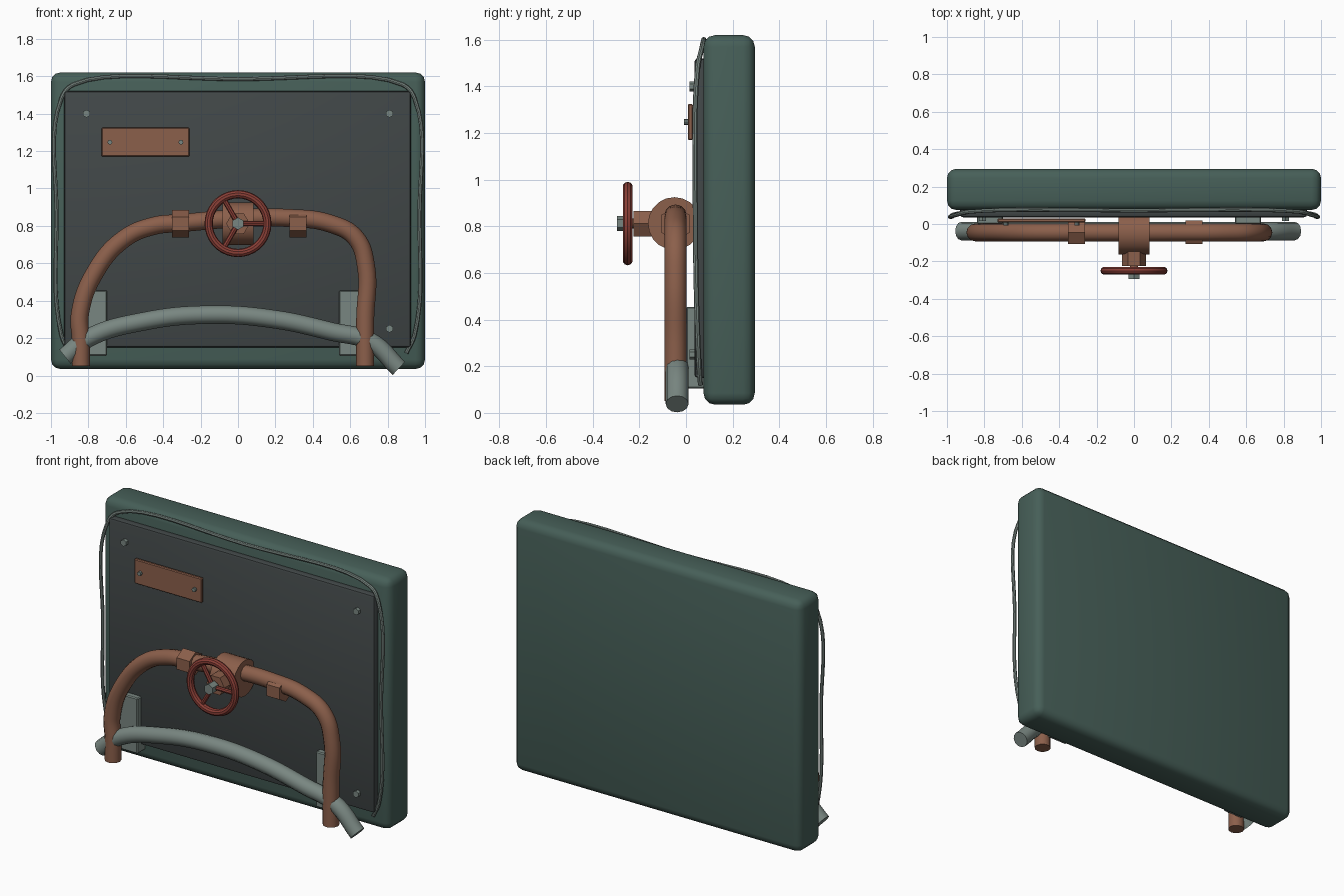
import bpy, math
from mathutils import Vector

cube = bpy.data.objects.get("Cube")
if cube:
    bpy.data.objects.remove(cube, do_unlink=True)


def material(name, rgb):
    m = bpy.data.materials.new(name)
    m.use_nodes = True
    m.diffuse_color = (*rgb, 1)
    m.node_tree.nodes["Principled BSDF"].inputs["Base Color"].default_value = (*rgb, 1)
    return m


GREEN = material("dark green paint", (0.062, 0.115, 0.098))
DARK = material("charcoal panel", (0.053, 0.063, 0.064))
COPPER = material("copper", (0.26, 0.115, 0.07))
GREY = material("grey steel", (0.19, 0.24, 0.22))
RED = material("red paint", (0.26, 0.05, 0.038))


def finish(name, mat, smooth=True):
    o = bpy.context.object
    o.name = name
    o.data.materials.append(mat)
    if smooth:
        bpy.ops.object.shade_smooth_by_angle(angle=math.radians(35))
    return o


def box(name, mat, lo, hi, bevel=0.0, segments=1):
    lo, hi = Vector(lo), Vector(hi)
    bpy.ops.mesh.primitive_cube_add(size=1, location=(lo + hi) / 2)
    o = bpy.context.object
    o.scale = hi - lo
    bpy.ops.object.transform_apply(location=False, rotation=False, scale=True)
    if bevel:
        b = o.modifiers.new("Bevel", "BEVEL")
        b.width, b.segments = bevel, segments
        bpy.ops.object.modifier_apply(modifier=b.name)
    return finish(name, mat)


def rod(name, mat, a, b, r, sides=16, spin=0.0):
    """Prism or cylinder from a to b, turned by spin about its own axis."""
    a, b = Vector(a), Vector(b)
    bpy.ops.mesh.primitive_cylinder_add(vertices=sides, radius=r, depth=(b - a).length,
                                        location=(a + b) / 2)
    o = bpy.context.object
    turn = (b - a).to_track_quat("Z", "Y").to_matrix().to_4x4()
    o.rotation_euler = (turn @ turn.Rotation(spin, 4, "Z")).to_euler()
    return finish(name, mat)


def tube(name, mat, points, r, sides=4):
    """Smooth tube through points, capped at both ends."""
    c = bpy.data.curves.new(name, "CURVE")
    c.dimensions = "3D"
    c.bevel_depth, c.bevel_resolution, c.resolution_u = r, sides, 8
    c.use_fill_caps = True
    s = c.splines.new("BEZIER")
    s.bezier_points.add(len(points) - 1)
    for p, co in zip(s.bezier_points, points):
        p.co = co
        p.handle_left_type = p.handle_right_type = "AUTO"
    o = bpy.data.objects.new(name, c)
    bpy.context.collection.objects.link(o)
    bpy.ops.object.select_all(action="DESELECT")
    o.select_set(True)
    bpy.context.view_layer.objects.active = o
    bpy.ops.object.convert(target="MESH")
    return finish(name, mat)


# Slab and front panel
box("slab", GREEN, (-1, 0.075, 0.035), (1, 0.295, 1.62), 0.05, 3)
box("front_panel", DARK, (-0.93, 0.036, 0.15), (0.925, 0.09, 1.52), 0.015, 2)

# Bowed wire around the panel, open at the bottom
half = [(0.9, 0.062, 0.12), (0.945, 0.055, 0.22), (0.97, 0.04, 0.85),
        (0.945, 0.05, 1.48), (0.88, 0.066, 1.555)]
wire = [(-x, y, z) for x, y, z in half] + [(0, 0.073, 1.585)] + half[::-1]
tube("seal_wire", GREY, wire, 0.011, 2)

# Panel bolts
for i, (x, z) in enumerate([(-0.81, 1.4), (0.81, 1.4), (-0.81, 0.25), (0.81, 0.25)]):
    rod(f"panel_bolt_{i + 1}", GREY, (x, 0.05, z), (x, 0.015, z), 0.021, 6)

# Name plate with two screws
box("plate", COPPER, (-0.73, 0.008, 1.17), (-0.26, 0.03, 1.325), 0.005)
for side, x in (("right", -0.685), ("left", -0.305)):
    rod(f"plate_screw_{side}", GREY, (x, 0.02, 1.247), (x, -0.008, 1.247), 0.013, 8)

# Brackets behind the pipes
for side, x in (("right", -0.84), ("left", 0.54)):
    box(f"bracket_{side}", GREY, (x, 0, 0.105), (x + 0.14, 0.09, 0.455), 0.006)

# Pipes
PY = -0.045
arch = [(-0.84, 0.05), (-0.84, 0.18), (-0.845, 0.33), (-0.765, 0.55), (-0.61, 0.73),
        (-0.45, 0.8), (-0.3, 0.815), (0, 0.84), (0.25, 0.843), (0.5, 0.81),
        (0.63, 0.735), (0.685, 0.58), (0.68, 0.3), (0.68, 0.05)]
tube("arched_pipe", COPPER, [(x, PY, z) for x, z in arch], 0.048)
hose = [(-0.925, 0.1), (-0.8, 0.2), (-0.5, 0.29), (-0.15, 0.325), (0.2, 0.3),
        (0.5, 0.235), (0.71, 0.18), (0.86, 0.038)]
tube("lower_hose", GREY, [(x, -0.038, z) for x, z in hose], 0.049)

# Hexagonal pipe couplings
for side, x in (("right", -0.307), ("left", 0.32)):
    o = rod(f"coupling_{side}", COPPER, (x - 0.045, PY, 0.811), (x + 0.045, PY, 0.811), 0.073, 6)
    # put a corner of the hexagon at the top
    top = max((o.matrix_basis @ v.co).z for v in o.data.vertices)
    if top < 0.811 + 0.07:
        for v in o.data.vertices:
            v.co.x, v.co.y = -v.co.y, v.co.x

# Valve
VZ = 0.812
rod("valve_body", COPPER, (-0.083, -0.05, VZ), (0.083, -0.05, VZ), 0.113, 20)
bonnet = rod("valve_bonnet", COPPER, (0, -0.05, VZ), (0, -0.225, VZ), 0.063, 6)
wide = max((bonnet.matrix_basis @ v.co).x for v in bonnet.data.vertices)
if wide < 0.06:
    for v in bonnet.data.vertices:
        v.co.x, v.co.y = -v.co.y, v.co.x
rod("valve_stem", COPPER, (0, -0.2, VZ), (0, -0.26, VZ), 0.022, 12)
rod("wheel_nut", GREY, (0, -0.235, VZ), (0, -0.295, VZ), 0.033, 6)

# Handwheel: rim and three spokes
WY = -0.25
bpy.ops.mesh.primitive_torus_add(major_radius=0.157, minor_radius=0.022, major_segments=36,
                                 minor_segments=10, location=(0, WY, VZ),
                                 rotation=(math.pi / 2, 0, 0))
finish("wheel_rim", RED)
for i in range(3):
    a = i * math.tau / 3
    end = (0.155 * math.cos(a), WY, VZ + 0.155 * math.sin(a))
    rod(f"wheel_spoke_{i + 1}", RED, (0, WY, VZ), end, 0.014, 8)
